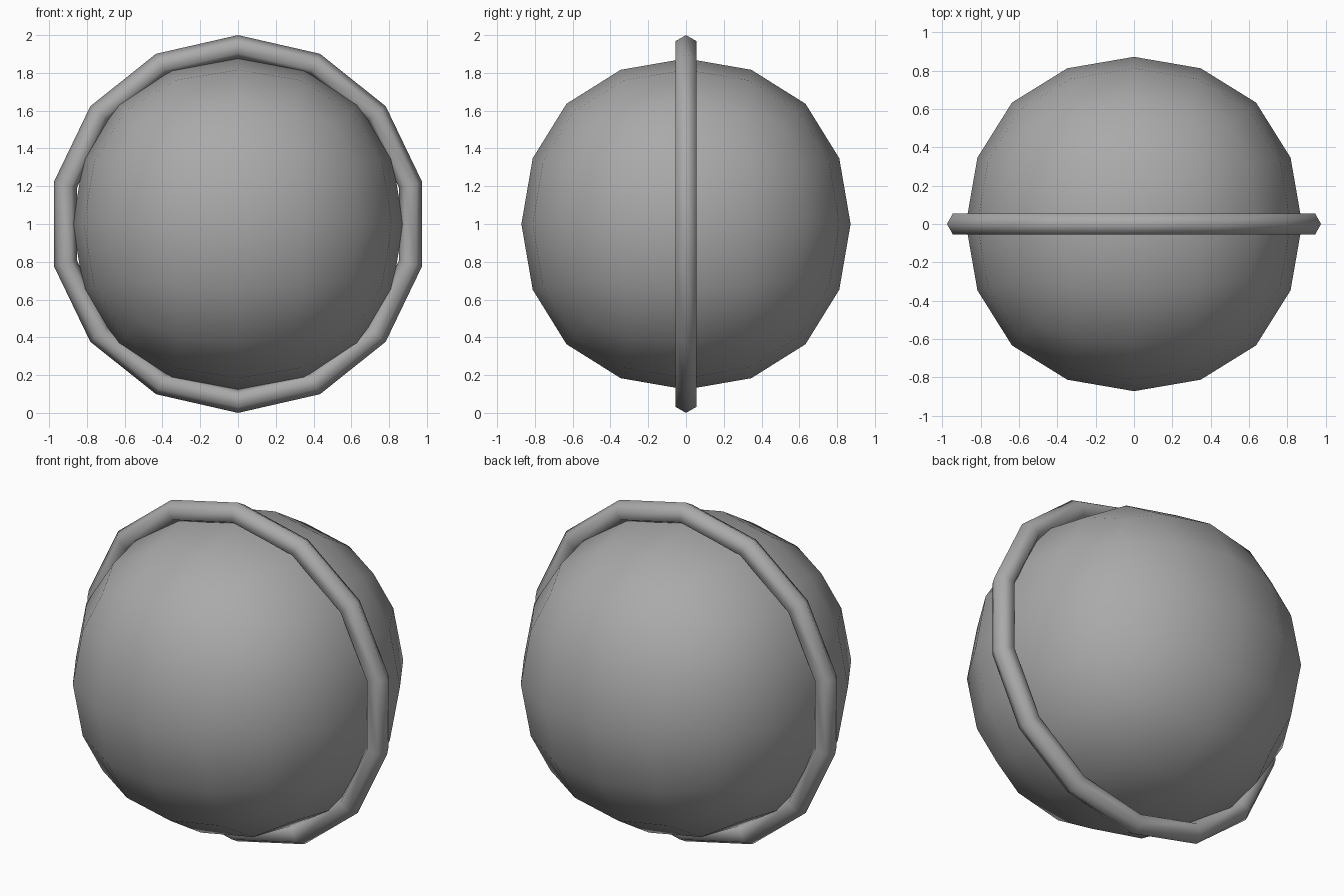
import bpy
from math import radians

default_cube = bpy.data.objects.get("Cube")
if default_cube:
    bpy.data.objects.remove(default_cube, do_unlink=True)

# One plain mid grey for both parts
grey = bpy.data.materials.new("mid grey")
grey.use_nodes = True
colour = (0.4, 0.4, 0.4, 1)
grey.diffuse_color = colour
grey.node_tree.nodes["Principled BSDF"].inputs["Base Color"].default_value = colour


def finish(name):
    """Name, colour and smooth the active object."""
    obj = bpy.context.object
    obj.name = obj.data.name = name
    obj.data.materials.append(grey)
    bpy.ops.object.shade_smooth()
    return obj


# Ball: a cube rounded by subdivision, slightly shallower front to back
bpy.ops.mesh.primitive_cube_add(size=2, location=(0, 0, 1))
ball = finish("ball")
ball.scale = (1.044, 1.038, 1.044)
rounding = ball.modifiers.new("rounding", 'SUBSURF')
rounding.levels = rounding.render_levels = 2
rounding.use_limit_surface = True

# Ring: a low-poly upright hoop around the ball, with a corner at the top
tube = 0.0635
bpy.ops.mesh.primitive_torus_add(
    major_segments=14, minor_segments=6,
    major_radius=1 - tube, minor_radius=tube,
    location=(0, 0, 1), rotation=(radians(90), radians(90), 0))
finish("ring")
